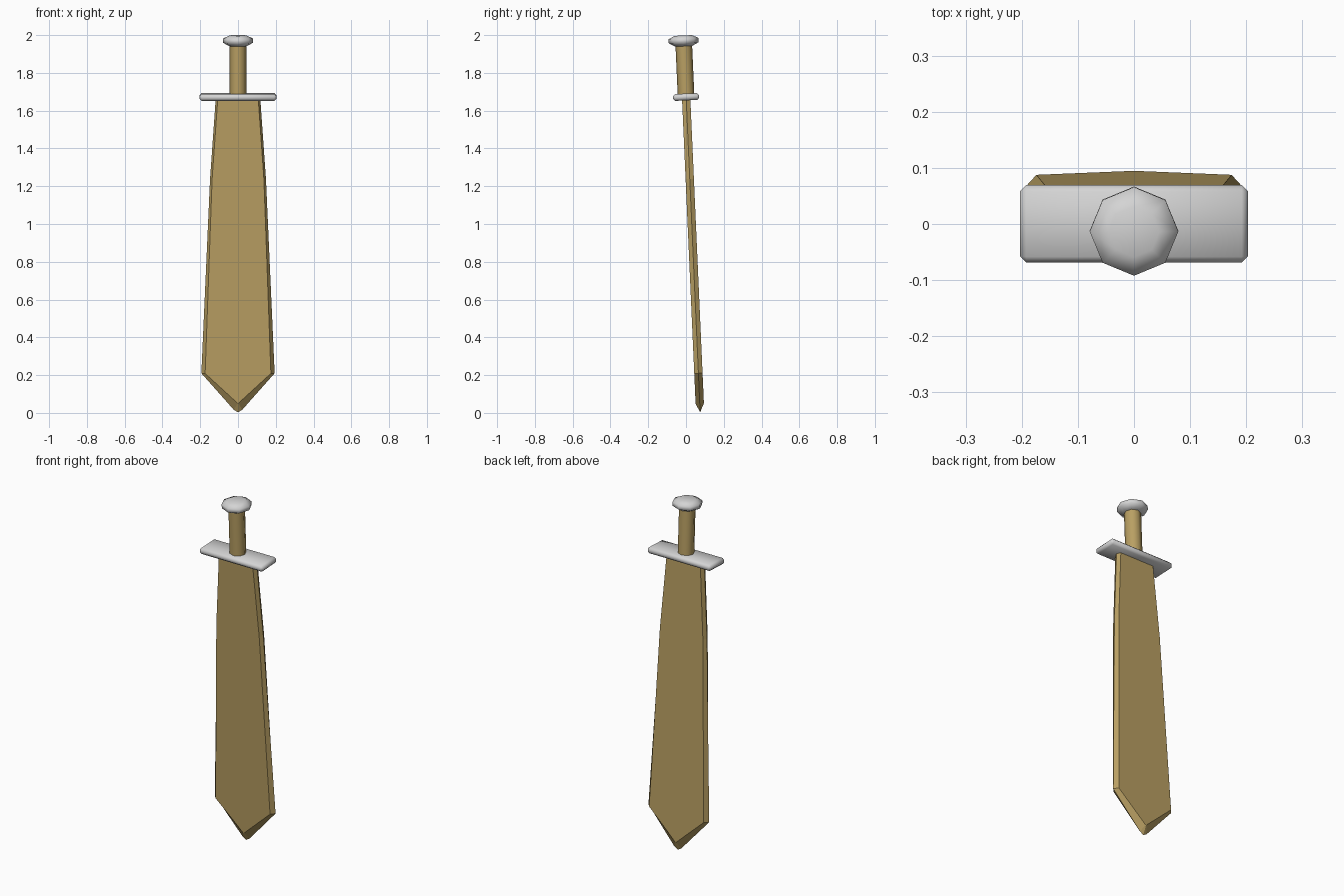
import bpy, bmesh, math

if "Cube" in bpy.data.objects:
    bpy.data.objects.remove(bpy.data.objects["Cube"])

TILT = math.radians(2.55)   # the whole sword leans slightly
OFFSET_Y = 0.075


def material(name, color):
    m = bpy.data.materials.new(name)
    m.diffuse_color = (*color, 1)
    m.use_nodes = True
    m.node_tree.nodes["Principled BSDF"].inputs["Base Color"].default_value = m.diffuse_color
    return m


WOOD = material("tan_wood", (0.485, 0.35, 0.125))
STEEL = material("pale_grey", (0.66, 0.66, 0.66))


def finish(name, bm, mat, smooth=None):
    bmesh.ops.recalc_face_normals(bm, faces=bm.faces)
    mesh = bpy.data.meshes.new(name)
    bm.to_mesh(mesh)
    bm.free()
    mesh.materials.append(mat)
    ob = bpy.data.objects.new(name, mesh)
    bpy.context.collection.objects.link(ob)
    ob.rotation_euler.x = TILT
    ob.location.y = OFFSET_Y
    if smooth:
        bpy.ops.object.select_all(action='DESELECT')
        ob.select_set(True)
        bpy.context.view_layer.objects.active = ob
        bpy.ops.object.shade_smooth_by_angle(angle=math.radians(smooth))
    return ob


def lathe(name, profile, mat, smooth, sides=8):
    bm = bmesh.new()
    rings = [[bm.verts.new((r * math.cos(math.tau * i / sides),
                            r * math.sin(math.tau * i / sides), z))
              for i in range(sides)] for r, z in profile]
    for a, b in zip(rings, rings[1:]):
        for i in range(sides):
            j = (i + 1) % sides
            bm.faces.new((a[i], a[j], b[j], b[i]))
    bm.faces.new(rings[0])
    bm.faces.new(rings[-1])
    return finish(name, bm, mat, smooth)


# Blade: flat front and back faces, bevelled out to a central edge ridge
ridge = [(0.118, 1.665), (0.148, 1.24), (0.194, 0.21), (0.022, 0.016), (0, 0.003)]
flat = [(0.107, 1.665), (0.137, 1.24), (0.174, 0.21), (0.003, 0.053), (0, 0.05)]


def outline(bm, half, y):
    pts = half + [(-x, z) for x, z in reversed(half[:-1])]
    return [bm.verts.new((x, y, z)) for x, z in pts]


bm = bmesh.new()
loops = [outline(bm, flat, -0.022), outline(bm, ridge, 0), outline(bm, flat, 0.022)]
for a, b in zip(loops, loops[1:]):
    for i in range(len(a)):
        j = (i + 1) % len(a)
        bm.faces.new((a[i], a[j], b[j], b[i]))
bm.faces.new(loops[0])
bm.faces.new(loops[-1])
bm.faces.new((loops[0][0], loops[1][0], loops[2][0],
              loops[2][-1], loops[1][-1], loops[0][-1]))
finish("blade", bm, WOOD)

# Crossguard: bevelled bar
bm = bmesh.new()
bmesh.ops.create_cube(bm, size=1)
for v in bm.verts:
    v.co.x *= 0.406
    v.co.y *= 0.138
    v.co.z = v.co.z * 0.036 + 1.674
bmesh.ops.bevel(bm, geom=bm.edges[:], offset=0.011, segments=1, affect='EDGES')
finish("crossguard", bm, STEEL, 60)

# Grip and pommel
lathe("grip", [(0.044, 1.68), (0.044, 1.955)], WOOD, 60)
lathe("pommel", [(0.045, 1.943), (0.079, 1.961), (0.079, 1.984), (0.045, 2.0)], STEEL, 80)
